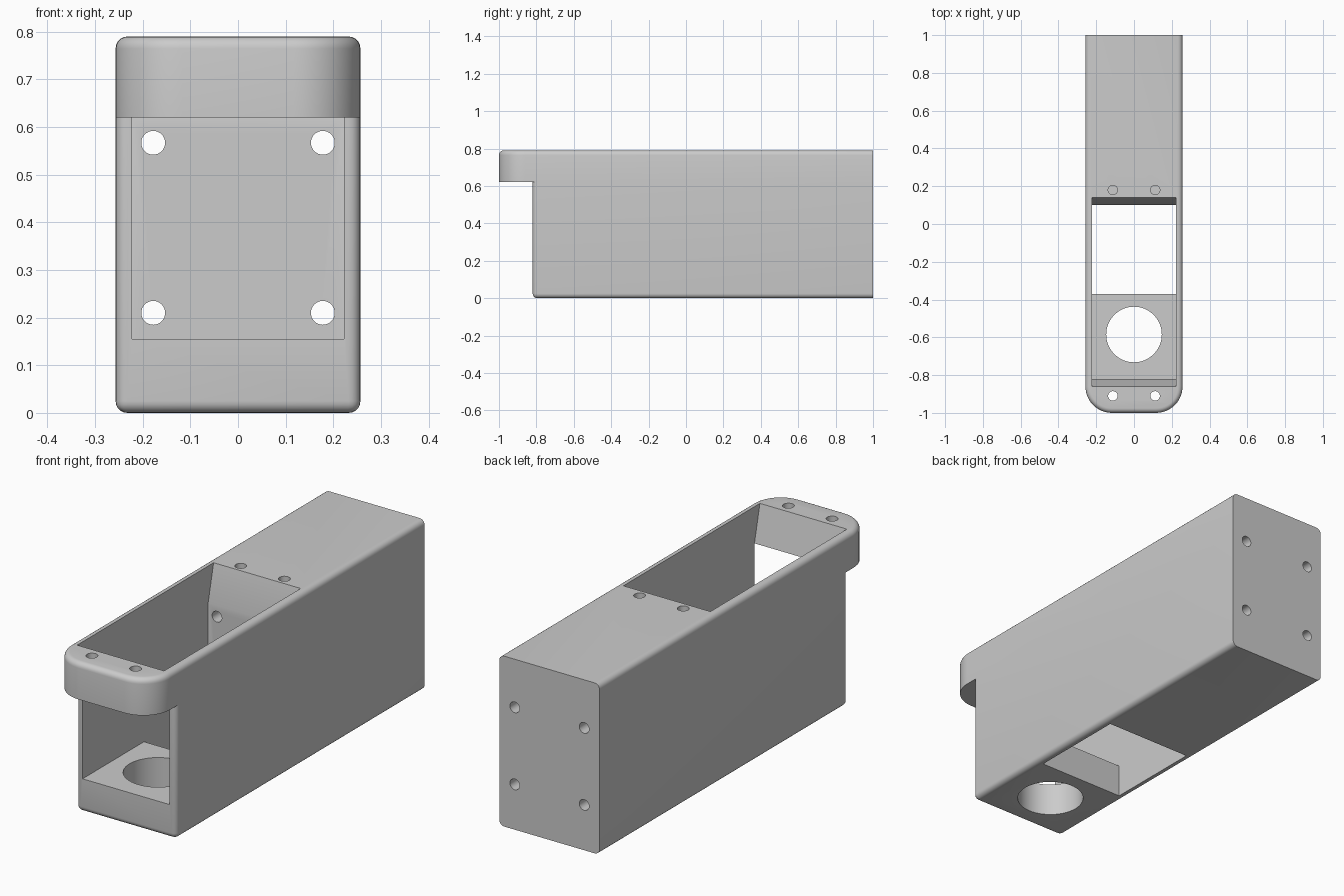
import bpy, bmesh
from math import pi, sin, cos, radians
from mathutils import Matrix

cube = bpy.data.objects.get("Cube")
if cube:
    bpy.data.objects.remove(cube, do_unlink=True)

HALF_W, TOP, SPLIT = 0.257, 0.79, 0.62
FRONT, FACE, BACK = -1.0, -0.82, 1.0
POCKET, FLOOR, ROUND = 0.223, 0.155, 0.025

grey = bpy.data.materials.new("light grey")
grey.use_nodes = True
COLOUR = (0.6, 0.6, 0.6, 1)
grey.diffuse_color = COLOUR
grey.node_tree.nodes["Principled BSDF"].inputs["Base Color"].default_value = COLOUR


def prism(name, points, direction, bevel_rule=None):
    """Extrude a flat outline; round the edges picked by the rule."""
    bm = bmesh.new()
    face = bm.faces.new([bm.verts.new(p) for p in points])
    new = bmesh.ops.extrude_face_region(bm, geom=[face])["geom"]
    bmesh.ops.translate(bm, vec=direction,
                        verts=[g for g in new if isinstance(g, bmesh.types.BMVert)])
    bmesh.ops.recalc_face_normals(bm, faces=bm.faces)
    if bevel_rule:
        edges = [e for e in bm.edges if bevel_rule(e.verts[0].co, e.verts[1].co)]
        bmesh.ops.bevel(bm, geom=edges, offset=ROUND, segments=5, profile=0.5,
                        affect='EDGES', clamp_overlap=True)
    return to_object(name, bm)


def to_object(name, bm):
    mesh = bpy.data.meshes.new(name)
    bm.to_mesh(mesh)
    bm.free()
    mesh.materials.append(grey)
    obj = bpy.data.objects.new(name, mesh)
    bpy.context.collection.objects.link(obj)
    return obj


def drill(x, y, z, radius, depth, axis='Z', sides=32):
    """Cylinder cutter centred on a point."""
    bm = bmesh.new()
    turn = Matrix.Rotation(pi / 2, 4, 'X') if axis == 'Y' else Matrix()
    bmesh.ops.create_cone(bm, cap_ends=True, segments=sides, radius1=radius, radius2=radius,
                          depth=depth, matrix=Matrix.Translation((x, y, z)) @ turn)
    return to_object("drill", bm)


def combine(target, tool, operation):
    """Apply an exact boolean and discard the tool."""
    mod = target.modifiers.new(operation, 'BOOLEAN')
    mod.operation, mod.object, mod.solver = operation, tool, 'EXACT'
    bpy.context.view_layer.objects.active = target
    bpy.ops.object.modifier_apply(modifier=mod.name)
    bpy.data.objects.remove(tool, do_unlink=True)


# Lower body: rounded bottom and front corners, sharp back
def lower_rule(a, b):
    if a.y > 0.9 and b.y > 0.9:
        return False
    return not (a.z > SPLIT - 0.01 and b.z > SPLIT - 0.01)


housing = prism("housing", [(-HALF_W, FACE, 0), (HALF_W, FACE, 0),
                            (HALF_W, BACK, 0), (-HALF_W, BACK, 0)],
                (0, 0, SPLIT), lower_rule)

# Upper body with the overhanging rounded lip
R = 0.14
outline = [(HALF_W, BACK, SPLIT), (-HALF_W, BACK, SPLIT)]
for cx, start in ((-HALF_W + R, 180), (HALF_W - R, 270)):
    for i in range(13):
        a = radians(start + 90 * i / 12)
        outline.append((cx + R * cos(a), FRONT + R + R * sin(a), SPLIT))


def upper_rule(a, b):
    return min(a.z, b.z) > TOP - 0.01 and min(a.y, b.y) < 0.9


lip = prism("lip", outline, (0, 0, TOP - SPLIT), upper_rule)
combine(housing, lip, 'UNION')

# Pocket with slanted mouth, front window and open bottom
section = [(-0.95, FLOOR), (-0.37, FLOOR), (-0.37, -0.1), (0.1, -0.1), (0.1, SPLIT),
           (0.14, TOP), (0.14, 0.9), (-0.86, 0.9), (-0.86, TOP), (FACE, SPLIT), (-0.95, SPLIT)]
pocket = prism("pocket", [(-POCKET, y, z) for y, z in section], (2 * POCKET, 0, 0))
combine(housing, pocket, 'DIFFERENCE')

# Round hole in the pocket floor
combine(housing, drill(0, -0.585, 0.08, 0.147, 0.4, sides=64), 'DIFFERENCE')

# Screw holes: lip, deck and back block
for side in (-1, 1):
    combine(housing, drill(side * 0.112, -0.91, 0.7, 0.025, 0.4), 'DIFFERENCE')
    combine(housing, drill(side * 0.112, 0.18, 0.75, 0.025, 0.26), 'DIFFERENCE')
    for z in (0.21, 0.567):
        combine(housing, drill(side * 0.178, 0.55, z, 0.025, 1.1, 'Y'), 'DIFFERENCE')

bpy.ops.object.select_all(action='DESELECT')
housing.select_set(True)
bpy.context.view_layer.objects.active = housing
bpy.ops.object.shade_smooth_by_angle(angle=radians(30))
